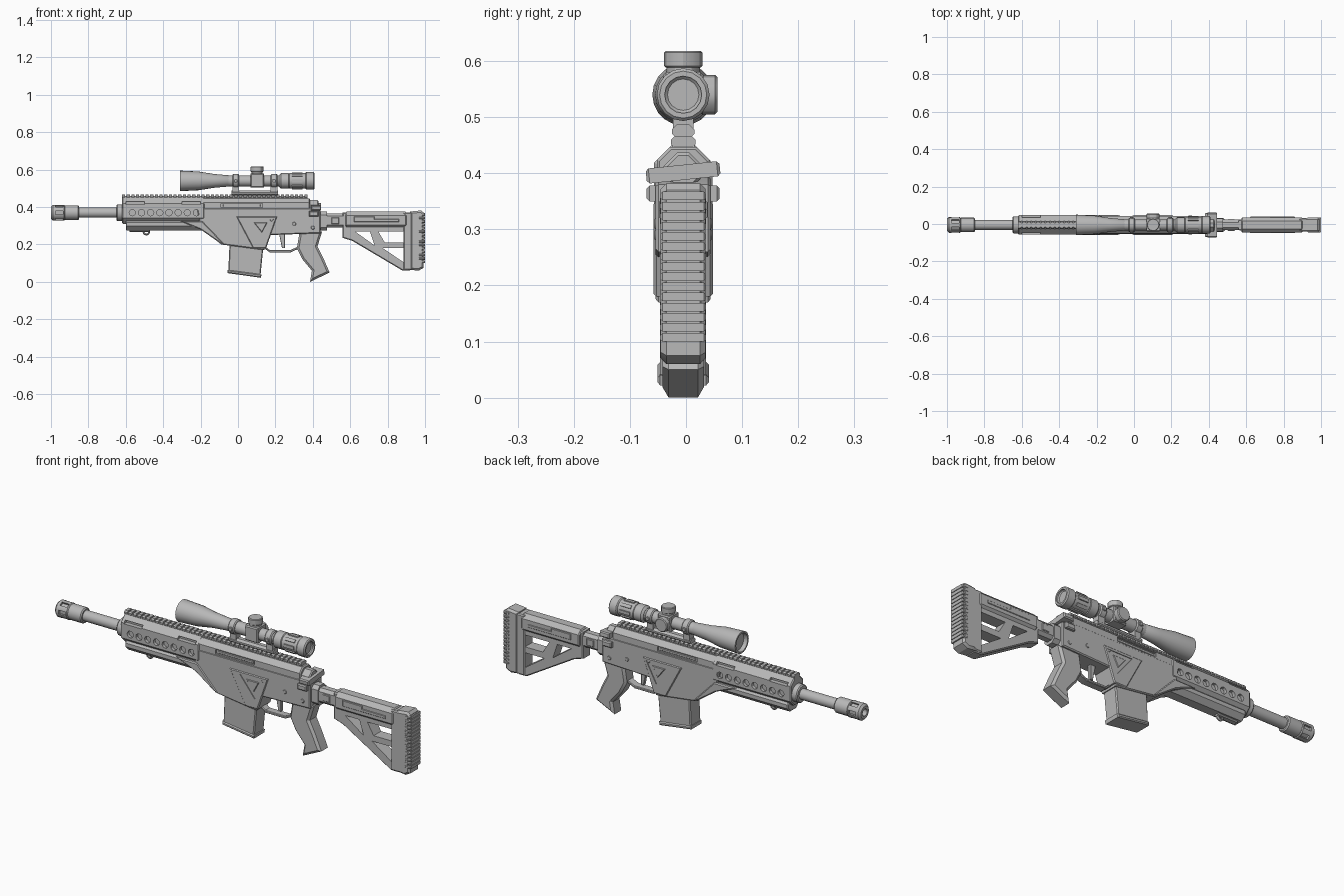
import bpy, bmesh
from math import sin, cos, pi, radians
from mathutils import Matrix

if "Cube" in bpy.data.objects:
    bpy.data.objects.remove(bpy.data.objects["Cube"])

MID = -0.005          # y of the long axis
BORE = 0.37           # height of the barrel axis
SIGHT = 0.54          # height of the scope axis
SIDES = (-1, 1)

grey = bpy.data.materials.new("light_gunmetal_grey")
grey.use_nodes = True
grey.diffuse_color = (0.48, 0.48, 0.48, 1)
grey.node_tree.nodes["Principled BSDF"].inputs["Base Color"].default_value = grey.diffuse_color


def shade(mesh):
    mesh.shade_smooth()
    mesh.set_sharp_from_angle(angle=radians(30))


def finish(name, bm):
    bmesh.ops.recalc_face_normals(bm, faces=bm.faces)
    mesh = bpy.data.meshes.new(name)
    bm.to_mesh(mesh)
    bm.free()
    mesh.materials.append(grey)
    shade(mesh)
    part = bpy.data.objects.new(name, mesh)
    bpy.context.collection.objects.link(part)
    return part


def solid(name, outline, start, end, axis="y", bevel=0.0):
    """Extrude a flat outline along an axis, with bevelled cap edges."""
    def place(point, depth):
        u, v = point
        return {"x": (depth, u + MID, v), "y": (u, depth + MID, v), "z": (u, v + MID, depth)}[axis]
    bm = bmesh.new()
    near = [bm.verts.new(place(p, start)) for p in outline]
    far = [bm.verts.new(place(p, end)) for p in outline]
    caps = [bm.faces.new(near), bm.faces.new(far)]
    for i in range(len(outline)):
        bm.faces.new((near[i - 1], near[i], far[i], far[i - 1]))
    bmesh.ops.recalc_face_normals(bm, faces=bm.faces)
    if bevel:
        rim = [edge for cap in caps for edge in cap.edges]
        bmesh.ops.bevel(bm, geom=rim, offset=bevel, segments=1, affect="EDGES")
    return finish(name, bm)


def slab(name, outline, half, bevel=0.005):
    """Side outline, extruded evenly to left and right."""
    return solid(name, outline, -half, half, "y", bevel)


def beam(name, start, end, half, bottom, top, chamfer=0.5, bevel=0.0):
    """Eight-sided section along x; chamfer is a share of the half width."""
    c = half * chamfer
    right = [(half - c, top), (half, top - c), (half, bottom + c), (half - c, bottom)]
    left = [(-y, z) for y, z in reversed(right)]
    return solid(name, right + left, start, end, "x", bevel)


def rect(left, right, bottom, top):
    return [(left, bottom), (right, bottom), (right, top), (left, top)]


def circle(x, z, radius, sides=12):
    turns = [2 * pi * i / sides for i in range(sides)]
    return [(x + radius * cos(t), z + radius * sin(t)) for t in turns]


def lathe(name, profile, height, sides=16):
    """Turn an (x, radius) profile around the long axis."""
    bm = bmesh.new()
    verts = [bm.verts.new((x, radius, 0)) for x, radius in profile]
    edges = [bm.edges.new(pair) for pair in zip(verts, verts[1:])]
    bmesh.ops.spin(bm, geom=verts + edges, cent=(0, 0, 0), axis=(1, 0, 0),
                   angle=2 * pi, steps=sides, use_duplicate=False)
    bmesh.ops.remove_doubles(bm, verts=bm.verts, dist=1e-4)
    bmesh.ops.translate(bm, verts=bm.verts, vec=(0, MID, height))
    return finish(name, bm)


def tube(name, start, end, radius, height=BORE, edge=0.005):
    """Cylinder along x with chamfered rims."""
    rim = radius - edge
    return lathe(name, [(start, 0), (start, rim), (start + edge, radius),
                        (end - edge, radius), (end, rim), (end, 0)], height)


def cut(part, cutters):
    for cutter in cutters:
        mod = part.modifiers.new("cut", "BOOLEAN")
        mod.operation, mod.solver, mod.object = "DIFFERENCE", "EXACT", cutter
    bpy.context.view_layer.update()
    result = part.evaluated_get(bpy.context.evaluated_depsgraph_get())
    mesh = bpy.data.meshes.new_from_object(result)
    part.modifiers.clear()
    part.data = mesh
    shade(mesh)
    for cutter in cutters:
        bpy.data.objects.remove(cutter)


def pockets(outline, floor):
    """Cutters that sink an outline into both sides down to a floor."""
    return [solid("cutter", outline, side * floor, side * 0.1) for side in SIDES]


def spun(part, angle, height):
    """Turn a part about the long axis at a height."""
    pivot = Matrix.Translation((0, MID, height))
    part.data.transform(pivot @ Matrix.Rotation(angle, 4, "X") @ pivot.inverted())
    return part


# Barrel and slotted muzzle brake
tube("barrel", -0.9, -0.6, 0.027)
tube("brake_collar", -0.93, -0.85, 0.039)
brake = tube("muzzle_brake", -1, -0.92, 0.042, edge=0.01)
slot = rect(-0.975, -0.935, BORE - 0.01, BORE + 0.01)
cut(brake, [tube("cutter", -1.1, -0.95, 0.018)]
    + [spun(solid("cutter", slot, 0.03, 0.1), k * pi / 3, BORE) for k in range(6)])
tube("barrel_nut", -0.65, -0.6, 0.045)

# Handguard with round vents and slots
guard = beam("handguard", -0.62, -0.18, 0.052, 0.31, 0.45, chamfer=0.6, bevel=0.005)
vents = pockets(rect(-0.6, -0.5, 0.415, 0.43), 0.03) + pockets(rect(-0.3, -0.2, 0.415, 0.43), 0.03)
for i in range(8):
    vents += pockets(circle(-0.565 + i * 0.049, BORE, 0.017), 0.037)
cut(guard, vents)
beam("lower_handguard", -0.6, -0.17, 0.046, 0.275, 0.34, bevel=0.005)

# Sling mount
slab("sling_block", rect(-0.58, -0.47, 0.268, 0.285), 0.016)
loop = slab("sling_loop", circle(-0.49, 0.268, 0.02), 0.008)
cut(loop, [slab("cutter", circle(-0.49, 0.268, 0.01), 0.05)])

# Top rail with teeth
beam("top_rail", -0.62, BORE, 0.02, 0.43, 0.459)
for i in range(40):
    x = -0.62 + i * 0.025
    beam("rail_tooth", x, x + 0.017, 0.022, 0.445, 0.466, chamfer=0.3)

# Upper receiver with port covers
upper = beam("upper_receiver", -0.2, 0.385, 0.047, 0.35, 0.447, bevel=0.005)
cut(upper, pockets(rect(-0.09, 0.13, 0.398, 0.42), 0.038))
slab("port_covers", rect(-0.08, 0.12, 0.402, 0.415), 0.043, 0.002)

# Lower receiver with magazine well
slab("lower_receiver", [(-0.22, 0.395), (0.4, 0.395), (0.44, 0.38), (0.44, 0.26), (0.16, 0.25),
                        (0.14, 0.17), (-0.09, 0.2), (-0.2, 0.29)], 0.049)
slab("front_flare", [(-0.31, 0.325), (-0.19, 0.325), (-0.07, 0.2), (-0.1, 0.21), (-0.2, 0.28)], 0.053)
panel = slab("magwell_panel", [(-0.01, 0.35), (0.21, 0.35), (0.15, 0.18), (0.08, 0.18)], 0.053)


def triangle(size):
    """Point-down triangle centred on the magazine well."""
    return [(0.12 + size * dx, 0.3 + size * dz) for dx, dz in ((-1, 0.5), (1, 0.5), (0.2, -1))]


cut(panel, pockets(triangle(0.07), 0.045))
slab("panel_triangle", triangle(0.04), 0.052)
for x in (0.18, 0.3, 0.4):
    slab("receiver_pin", circle(x, BORE - x / 5, 0.01), 0.051, 0.002)
slab("safety_lever", rect(0.38, 0.43, 0.35, 0.378), 0.065)

# Rear cap and charging handle
beam("rear_cap", 0.36, 0.43, 0.036, BORE, 0.437, chamfer=0.7, bevel=0.005)
spun(slab("charging_handle", rect(0.39, 0.445, 0.388, 0.415), 0.066), radians(6), 0.4)

# Magazine
slab("magazine", [(-0.045, 0.21), (-0.052, 0.055), (0.12, 0.03), (0.137, 0.2)], 0.041)
slab("magazine_floor", [(-0.056, 0.064), (-0.056, 0.047), (0.122, 0.022), (0.126, 0.04)], 0.046)

# Trigger, guard and grip
bow = [(0.14, 0.18), (0.17, 0.157), (0.28, 0.157), (0.34, 0.185)]
slab("trigger_guard", bow + [(x, z + 0.013) for x, z in reversed(bow)], 0.02, 0.003)
slab("trigger", [(0.22, 0.255), (0.25, 0.255), (0.25, 0.18), (0.235, 0.18)], 0.009, 0.002)
slab("pistol_grip", [(0.33, 0.27), (0.45, 0.27), (0.425, 0.19), (0.455, 0.13), (0.49, 0.05),
                     (0.385, 0), (0.395, 0.06), (0.345, 0.12), (0.315, 0.18)], 0.037, 0.011)

# Stock arm
beam("stock_hinge", 0.43, 0.475, 0.034, 0.275, 0.375)
beam("stock_tube", 0.46, 0.6, 0.028, 0.29, 0.365)
slab("tube_latch", rect(0.5, 0.54, 0.31, 0.345), 0.032, 0.003)

# Stock frame with three windows
frame = slab("stock_frame", [(0.56, BORE), (0.9, BORE), (0.92, 0.06), (0.88, 0.06),
                             (0.61, 0.22), (0.56, 0.235)], 0.03)
windows = ([(0.625, 0.27), (0.705, 0.27), (0.73, 0.195)],
           [(0.75, 0.27), (0.885, 0.27), (0.885, 0.21), (0.785, 0.21)],
           [(0.775, 0.18), (0.885, 0.18), (0.885, 0.105)])
cut(frame, [slab("cutter", window, 0.1, 0) for window in windows])
beam("cheek_rest", 0.575, 0.9, 0.041, 0.283, 0.376, bevel=0.005)
slab("cheek_strip", rect(0.62, 0.86, 0.32, 0.335), 0.044, 0.002)
slab("cheek_step", rect(0.62, 0.73, 0.33, 0.35), 0.044, 0.002)

# Butt pad with shallow ribs
slab("butt_plate", rect(0.885, 0.95, 0.065, BORE), 0.036)
slab("butt_pad", [(0.92, 0.376), (0.98, 0.382), (0.993, BORE), (0.993, 0.075), (0.965, 0.06),
                  (0.92, 0.065)], 0.04, 0.01)
for i in range(15):
    z = 0.1 + i * 0.018
    slab("pad_rib", rect(0.965, 1, z, z + 0.015), 0.041, 0.004)

# Scope body, front bell and eyepiece
lathe("scope_bell", [(-0.29, 0), (-0.29, 0.044), (-0.31, 0.046), (-0.31, 0.055), (-0.21, 0.05),
                     (-0.13, 0.037), (-0.05, 0.03), (0, 0)], SIGHT, 20)
tube("scope_tube", -0.06, 0.23, 0.03, SIGHT)
tube("zoom_ring", 0.22, 0.28, 0.042, SIGHT, edge=0.01)
tube("eyepiece_body", 0.27, 0.37, 0.041, SIGHT)
eyepiece = tube("eyepiece", 0.36, 0.408, 0.047, SIGHT)
cut(eyepiece, [tube("cutter", 0.395, 0.5, 0.033, SIGHT)])
flute = rect(0.29, 0.345, SIGHT - 0.008, SIGHT + 0.008)
for k in range(8):
    spun(solid("eyepiece_flute", flute, 0.035, 0.045), k * pi / 4, SIGHT)

# Scope mount
beam("scope_base", -0.035, 0.215, 0.02, 0.46, 0.488)
for x in (-0.03, 0.175):
    end = x + 0.036
    tube("scope_ring", x, end, 0.037, SIGHT)
    beam("ring_foot", x, end, 0.018, 0.47, 0.52, chamfer=0.3)
    slab("ring_bolt", circle(x + 0.018, SIGHT, 0.01), 0.042, 0.002)

# Scope adjustment knobs
knob = 0.102
slab("turret_block", rect(knob - 0.036, knob + 0.036, 0.505, 0.58), 0.036)
solid("top_knob_neck", circle(knob, 0, 0.03), 0.57, 0.6, "z")
solid("top_knob", circle(knob, 0, 0.034), 0.588, 0.618, "z", 0.003)
solid("side_knob", circle(knob, SIGHT, 0.035), 0.03, 0.061, "y", 0.004)
